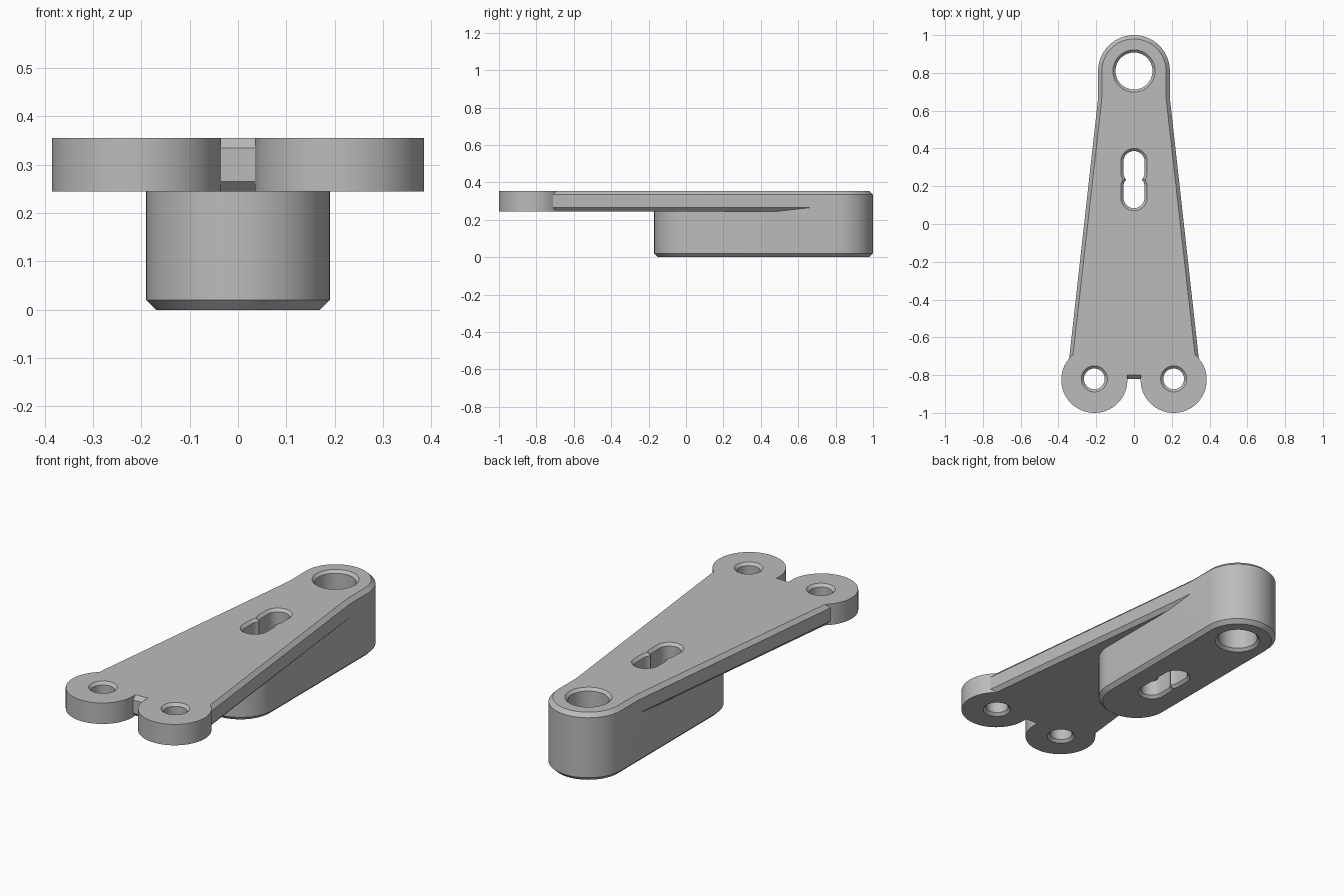
import bpy
import bmesh
from math import cos, sin, pi, radians

if "Cube" in bpy.data.objects:
    bpy.data.objects.remove(bpy.data.objects["Cube"], do_unlink=True)

TOP, PLATE_BOTTOM = 0.355, 0.245
BEVEL = 0.02

steel = bpy.data.materials.new("plain grey metal")
steel.use_nodes = True
steel.diffuse_color = (0.5, 0.5, 0.5, 1)
steel.node_tree.nodes["Principled BSDF"].inputs["Base Color"].default_value = (0.5, 0.5, 0.5, 1)


def slot(x, y0, y1, radius, n=32):
    """Outline function for a round-ended slot (a circle when y0 == y1)."""
    def outline(inset):
        r = radius - inset
        pts = []
        for centre, start in ((y1, 0), (y0, pi)):
            # A circle must not repeat the points shared by its two halves
            count = n + 1 if y1 > y0 else n
            for i in range(count):
                a = start + pi * i / n
                pts.append((x + r * cos(a), centre + r * sin(a)))
        return pts
    return outline


def taper(inset):
    """Outline of the tapering plate; its narrow end hides inside the boss."""
    right = [(0.355 - inset, -0.82 + inset), (0.19 - inset, 0.665), (0.12, 0.78)]
    return right + [(-x, y) for x, y in reversed(right)]


def loft(name, outline, layers):
    """Closed solid through (height, inset) layers of one outline."""
    bm = bmesh.new()
    rings = [[bm.verts.new((x, y, z)) for x, y in outline(d)] for z, d in layers]
    for low, high in zip(rings, rings[1:]):
        for i in range(len(low)):
            j = (i + 1) % len(low)
            bm.faces.new((low[i], low[j], high[j], high[i]))
    bm.faces.new(rings[0][::-1])
    bm.faces.new(rings[-1])
    bmesh.ops.recalc_face_normals(bm, faces=bm.faces)
    mesh = bpy.data.meshes.new(name)
    bm.to_mesh(mesh)
    bm.free()
    mesh.materials.append(steel)
    obj = bpy.data.objects.new(name, mesh)
    bpy.context.collection.objects.link(obj)
    return obj


def solid(name, outline, bottom, bevel):
    if not bevel:
        return loft(name, outline, [(bottom, 0), (TOP, 0)])
    return loft(name, outline, [(bottom, bevel), (bottom + bevel, 0),
                                (TOP - bevel, 0), (TOP, bevel)])


def countersunk(name, outline, bottom, c=0.014, over=0.01):
    """Hole cutter that flares at both mouths."""
    return loft(name, outline, [(bottom - over, -c - over), (bottom + c, 0),
                                (TOP - c, 0), (TOP + over, -c - over)])


def combine(target, tool, operation):
    mod = target.modifiers.new(tool.name, "BOOLEAN")
    mod.operation = operation
    mod.solver = "EXACT"
    mod.object = tool
    bpy.context.view_layer.objects.active = target
    bpy.ops.object.modifier_apply(modifier=mod.name)
    bpy.data.objects.remove(tool, do_unlink=True)


# Deep round-ended boss, tapering plate and two round ears
arm = solid("bracket_arm", slot(0, 0.02, 0.81, 0.19), 0, BEVEL)
combine(arm, solid("plate", taper, PLATE_BOTTOM, BEVEL), "UNION")
for side in (-1, 1):
    ear = slot(side * 0.21, -0.825, -0.825, 0.175)
    combine(arm, solid("ear", ear, PLATE_BOTTOM, 0), "UNION")

# Pivot hole, pinched double slot and ear holes
combine(arm, countersunk("pivot_hole", slot(0, 0.81, 0.81, 0.098), 0), "DIFFERENCE")
for y0, y1 in ((0.14, 0.197), (0.273, 0.33)):
    combine(arm, countersunk("slot_hole", slot(0, y0, y1, 0.056), 0), "DIFFERENCE")
for side in (-1, 1):
    hole = slot(side * 0.21, -0.82, -0.82, 0.055)
    combine(arm, countersunk("ear_hole", hole, PLATE_BOTTOM), "DIFFERENCE")

bpy.ops.object.select_all(action="DESELECT")
arm.select_set(True)
bpy.context.view_layer.objects.active = arm
bpy.ops.object.shade_smooth_by_angle(angle=radians(25))
